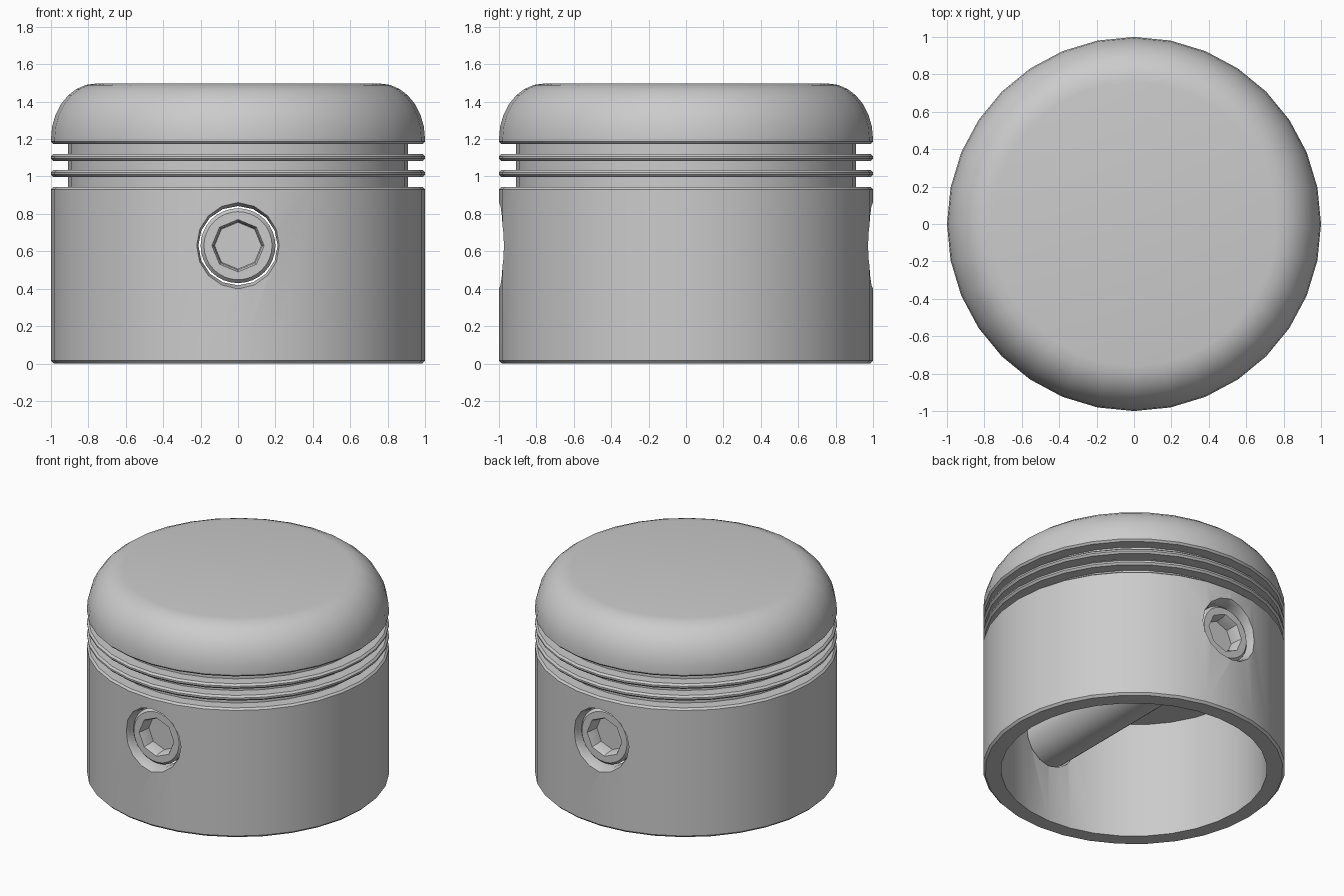
import bpy, bmesh, math
from mathutils import Matrix

cube = bpy.data.objects.get("Cube")
if cube:
    bpy.data.objects.remove(cube, do_unlink=True)

metal = bpy.data.materials.new("grey metal")
metal.use_nodes = True
grey = (0.6, 0.6, 0.6, 1)
metal.diffuse_color = grey
metal.node_tree.nodes["Principled BSDF"].inputs["Base Color"].default_value = grey

PIN_Z = 0.63
ALONG_Y = Matrix.Translation((0, 0, PIN_Z)) @ Matrix.Rotation(math.pi / 2, 4, 'X')


def lathe(name, profile, sides, matrix=Matrix()):
    """Revolve (radius, height) points, from axis to axis, into a solid."""
    bm = bmesh.new()
    verts = [bm.verts.new((r, 0, h)) for r, h in profile]
    edges = [bm.edges.new(pair) for pair in zip(verts, verts[1:])]
    bmesh.ops.spin(bm, geom=verts + edges, cent=(0, 0, 0), axis=(0, 0, 1),
                   angle=math.tau, steps=sides)
    bmesh.ops.remove_doubles(bm, verts=bm.verts[:], dist=0.0005)
    bmesh.ops.transform(bm, matrix=matrix, verts=bm.verts[:])
    bmesh.ops.recalc_face_normals(bm, faces=bm.faces[:])
    mesh = bpy.data.meshes.new(name)
    bm.to_mesh(mesh)
    bm.free()
    mesh.materials.append(metal)
    obj = bpy.data.objects.new(name, mesh)
    bpy.context.collection.objects.link(obj)
    return obj


def activate(obj):
    bpy.ops.object.select_all(action='DESELECT')
    obj.select_set(True)
    bpy.context.view_layer.objects.active = obj


def cut(obj, cutter):
    activate(obj)
    mod = obj.modifiers.new("cut", 'BOOLEAN')
    mod.operation = 'DIFFERENCE'
    mod.solver = 'EXACT'
    mod.object = cutter
    bpy.ops.object.modifier_apply(modifier=mod.name)
    bpy.data.objects.remove(cutter, do_unlink=True)


# Piston body: rounded crown, two lands between three grooves, hollow skirt
BEVEL, GROOVE = 0.013, 0.91
profile = [(0, 1.497)]
for i in range(8):
    t = math.pi / 2 * (1 - i / 7)
    profile.append((0.76 + 0.24 * math.cos(t), 1.2 + 0.297 * math.sin(t)))
profile += [(1, 1.174 + BEVEL), (1 - BEVEL, 1.174), (GROOVE, 1.174)]
for top, bottom in ((1.12, 1.083), (1.035, 0.997)):
    profile += [(GROOVE, top), (1 - BEVEL, top), (1, top - BEVEL),
                (1, bottom + BEVEL), (1 - BEVEL, bottom), (GROOVE, bottom)]
profile += [(GROOVE, 0.944), (1 - BEVEL, 0.944), (1, 0.944 - BEVEL),
            (1, 0.015), (0.985, 0), (0.88, 0), (0.88, 0.85), (0, 0.85)]
piston = lathe("piston_body", profile, 32)

# Chamfered pin bore through both sides of the skirt
half = [(0.212, 0.95), (0.25, 1.05), (0, 1.05)]
bore = [(r, -h) for r, h in reversed(half)] + half
cut(piston, lathe("bore_cutter", bore, 16, ALONG_Y))

# Wrist pin with bevelled ends and tapered eight-sided sockets
half = [(0.2, 0.92), (0.182, 0.94), (0, 0.94)]
pin = lathe("wrist_pin", [(r, -h) for r, h in reversed(half)] + half, 32, ALONG_Y)
for s in (1, -1):
    socket = [(0, 0.85 * s), (0.125, 0.85 * s), (0.13, 0.92 * s),
              (0.15, 0.96 * s), (0, 0.96 * s)]
    cut(pin, lathe("socket_cutter", socket, 8, ALONG_Y))

for obj in (piston, pin):
    activate(obj)
    bpy.ops.object.shade_smooth_by_angle(angle=math.radians(30))
